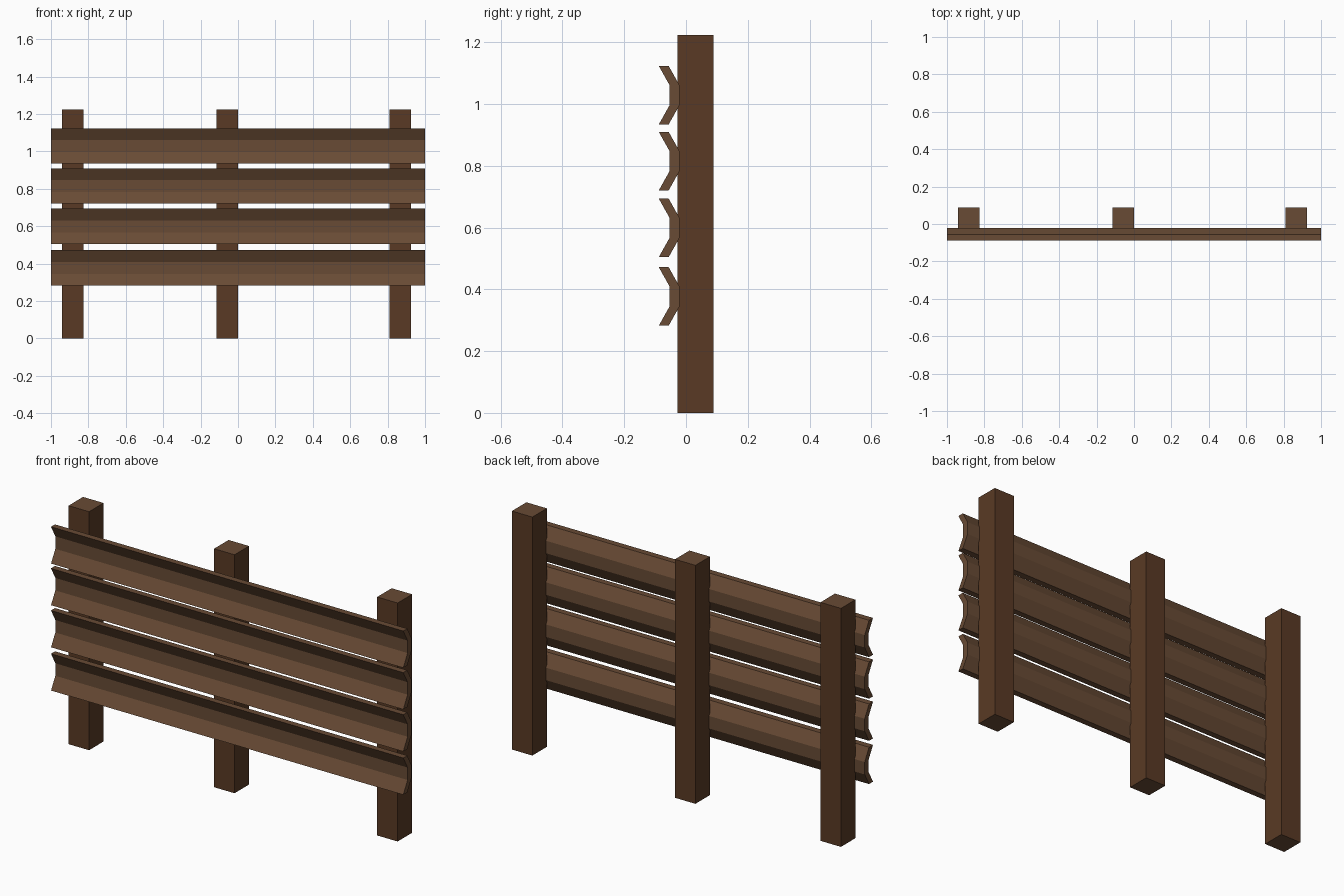
import bpy, bmesh
from mathutils import Vector

if "Cube" in bpy.data.objects:
    bpy.data.objects.remove(bpy.data.objects["Cube"])


def material(name, colour):
    m = bpy.data.materials.new(name)
    m.diffuse_color = (*colour, 1)
    m.use_nodes = True
    m.node_tree.nodes["Principled BSDF"].inputs["Base Color"].default_value = m.diffuse_color
    return m


plank_wood = material("plank_wood", (0.14, 0.07, 0.035))
post_wood = material("post_wood", (0.10, 0.042, 0.018))


def prism(name, outline, sweep, mats):
    """Extrude a closed outline along a sweep vector; mats = (sides, ends)."""
    bm = bmesh.new()
    face = bm.faces.new([bm.verts.new(p) for p in outline])
    ext = bmesh.ops.extrude_face_region(bm, geom=[face], use_keep_orig=True)
    verts = [g for g in ext["geom"] if isinstance(g, bmesh.types.BMVert)]
    bmesh.ops.translate(bm, verts=verts, vec=sweep)
    bmesh.ops.recalc_face_normals(bm, faces=bm.faces)
    direction = Vector(sweep).normalized()
    for f in bm.faces:
        f.normal_update()
        f.material_index = 1 if abs(f.normal.dot(direction)) > 0.9 else 0
    mesh = bpy.data.meshes.new(name)
    bm.to_mesh(mesh)
    bm.free()
    for m in mats:
        mesh.materials.append(m)
    obj = bpy.data.objects.new(name, mesh)
    bpy.context.collection.objects.link(obj)


# Square posts with lighter end grain
HALF = 0.058
for i, x in enumerate((-0.884, -0.058, 0.868)):
    base = [(x - HALF, -0.028, 0), (x + HALF, -0.028, 0),
            (x + HALF, 0.089, 0), (x - HALF, 0.089, 0)]
    prism(f"post_{i + 1}", base, (0, 0, 1.224), (post_wood, plank_wood))

# Channel-shaped rails: bent board whose edges tilt forward
front = [(-0.088, 0.0945), (-0.053, 0.032), (-0.053, -0.032), (-0.088, -0.0945)]
profile = front + [(y + 0.032, z) for y, z in reversed(front)]
for i, zc in enumerate((0.377, 0.599, 0.815, 1.0285)):
    outline = [(-1, y, zc + z) for y, z in profile]
    prism(f"rail_{i + 1}", outline, (2, 0, 0), (plank_wood, plank_wood))
